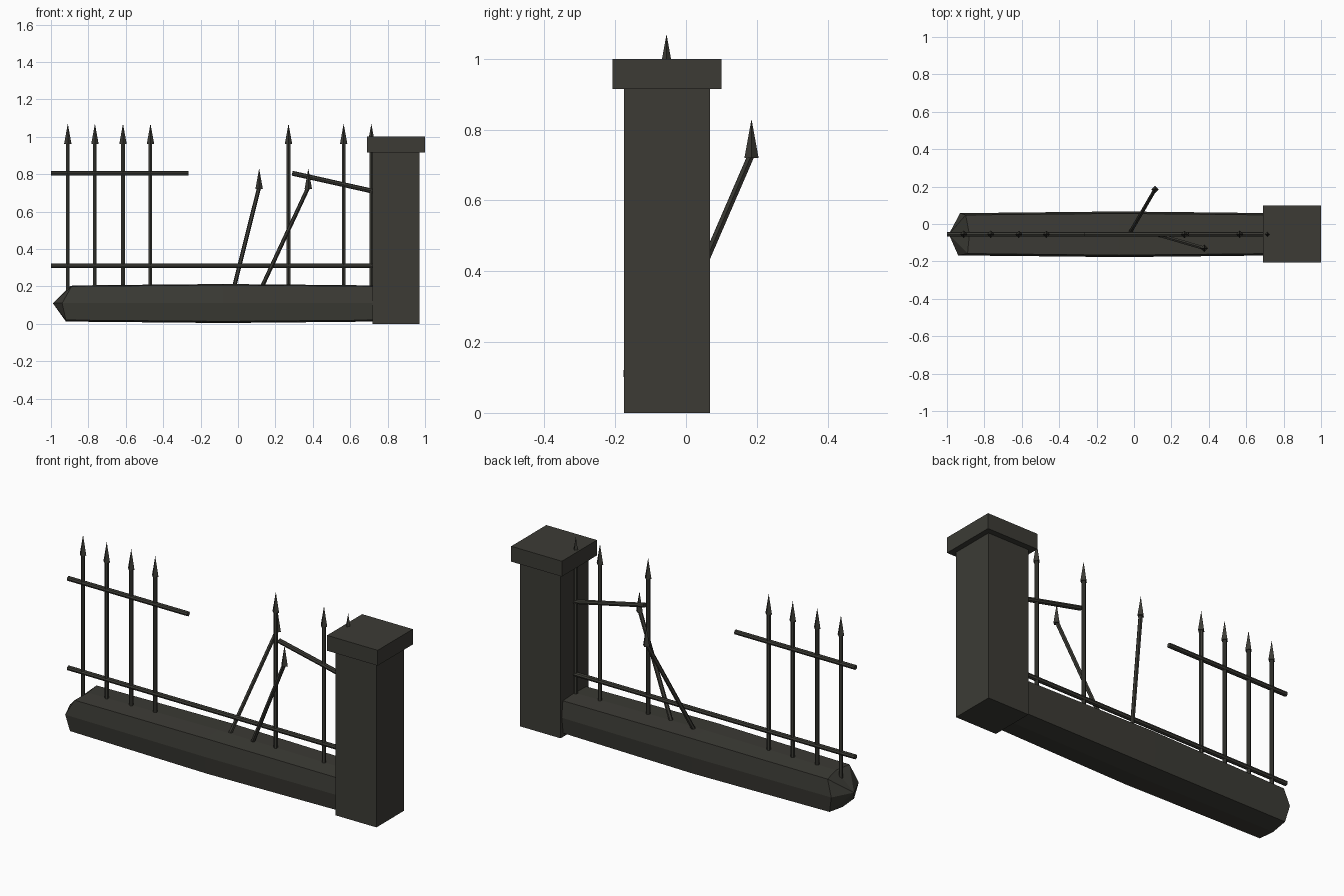
import bpy, bmesh
from mathutils import Vector

cube = bpy.data.objects.get("Cube")
if cube:
    bpy.data.objects.remove(cube, do_unlink=True)

stone = bpy.data.materials.new("dark weathered grey")
stone.use_nodes = True
colour = (0.045, 0.044, 0.036, 1)
stone.diffuse_color = colour
stone.node_tree.nodes["Principled BSDF"].inputs["Base Color"].default_value = colour

Y = -0.055  # centre line of the fence


def finish(name, bm):
    bmesh.ops.recalc_face_normals(bm, faces=bm.faces)
    mesh = bpy.data.meshes.new(name)
    bm.to_mesh(mesh)
    bm.free()
    mesh.materials.append(stone)
    obj = bpy.data.objects.new(name, mesh)
    bpy.context.collection.objects.link(obj)
    return obj


def box(name, low, high):
    bm = bmesh.new()
    bmesh.ops.create_cube(bm, size=1)
    low, high = Vector(low), Vector(high)
    bmesh.ops.scale(bm, vec=high - low, verts=bm.verts)
    bmesh.ops.translate(bm, vec=(low + high) / 2, verts=bm.verts)
    finish(name, bm)


def cone(bm, start, end, r1, r2, sides):
    start, end = Vector(start), Vector(end)
    axis = end - start
    made = bmesh.ops.create_cone(bm, cap_ends=True, segments=sides,
                                 radius1=r1, radius2=r2, depth=axis.length)
    turn = axis.to_track_quat('Z', 'Y').to_matrix()
    bmesh.ops.rotate(bm, cent=(0, 0, 0), matrix=turn, verts=made["verts"])
    bmesh.ops.translate(bm, vec=(start + end) / 2, verts=made["verts"])


def rail(name, start, end):
    bm = bmesh.new()
    cone(bm, start, end, 0.013, 0.013, 8)
    finish(name, bm)


def spear(name, foot, top):
    # Bar with an upright four-sided point
    bm = bmesh.new()
    cone(bm, foot, top, 0.011, 0.011, 6)
    base = Vector(top) - Vector((0, 0, 0.01))
    cone(bm, base, base + Vector((0, 0, 0.11)), 0.02, 0, 4)
    finish(name, bm)


# Gate pillar and its cap
box("pillar", (0.72, -0.175, 0), (0.97, 0.068, 0.92))
box("pillar_cap", (0.69, -0.207, 0.915), (1, 0.1, 1))

# Low wall: slightly swollen block with a broken, pointed end
# Each section point: y offset, z, x of the broken end
section = [(-0.1, 0.02, -0.92), (-0.113, 0.11, -0.94), (-0.103, 0.2, -0.89),
           (0, 0.205, -0.88), (0.103, 0.2, -0.9), (0.113, 0.11, -0.93),
           (0.1, 0.02, -0.91), (0, 0.012, -0.92)]
bm = bmesh.new()
rings = []
for x, swell in ((None, 1), (-0.5, 1.04), (-0.08, 1.08), (0.35, 1.04), (0.74, 1)):
    rings.append([bm.verts.new((end if x is None else x, Y + y * swell,
                                0.11 + (z - 0.11) * swell))
                  for y, z, end in section])
for a, b in zip(rings, rings[1:]):
    for i in range(len(section)):
        j = (i + 1) % len(section)
        bm.faces.new((a[i], a[j], b[j], b[i]))
tip = bm.verts.new((-0.99, Y, 0.11))
for i in range(len(section)):
    bm.faces.new((rings[0][i], rings[0][i - 1], tip))
bm.faces.new(rings[-1])
finish("low_wall", bm)

# Rails
rail("lower_rail", (-1, Y, 0.31), (0.73, Y, 0.31))
rail("upper_rail", (-1, Y, 0.805), (-0.265, Y, 0.805))
rail("broken_rail", (0.29, Y, 0.805), (0.73, Y, 0.707))

# Upright bars, then the two bent ones
for n, x in enumerate((-0.91, -0.765, -0.615, -0.468, 0.27, 0.565, 0.713)):
    spear(f"upright_bar_{n + 1}", (x, Y, 0.17), (x, Y, 0.97))
spear("bent_bar_back", (-0.025, -0.053, 0.18), (0.113, 0.185, 0.73))
spear("bent_bar_front", (0.12, Y, 0.18), (0.376, -0.13, 0.73))
